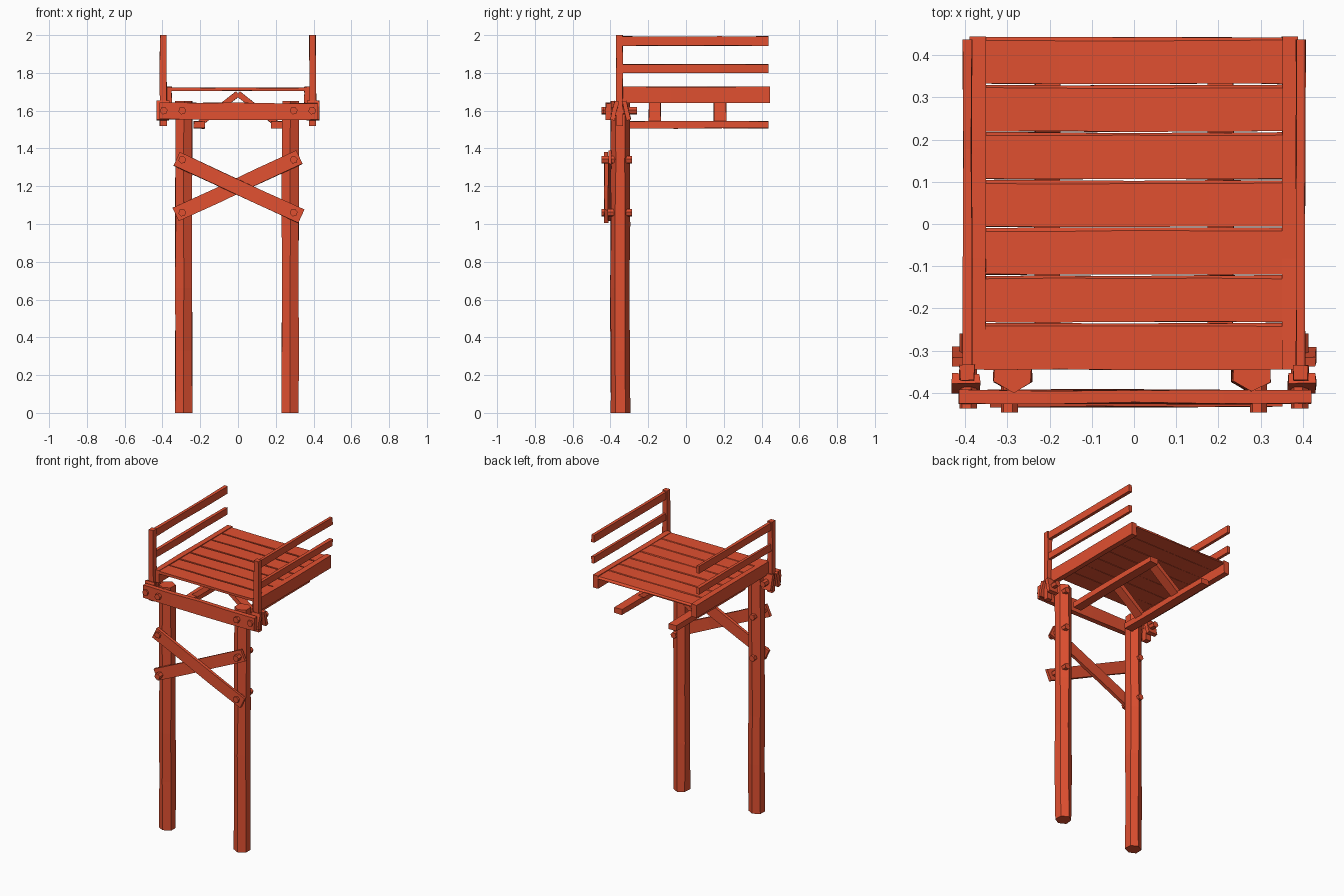
import bpy, bmesh, math, random
from mathutils import Vector, Matrix

if "Cube" in bpy.data.objects:
    bpy.data.objects.remove(bpy.data.objects["Cube"])

random.seed(4)
wood = bpy.data.materials.new("red_wood")
wood.diffuse_color = (0.75, 0.08, 0.03, 1)
wood.use_nodes = True
wood.node_tree.nodes["Principled BSDF"].inputs["Base Color"].default_value = wood.diffuse_color


def finish(name, bm):
    bmesh.ops.recalc_face_normals(bm, faces=bm.faces)
    me = bpy.data.meshes.new(name)
    bm.to_mesh(me)
    bm.free()
    me.materials.append(wood)
    ob = bpy.data.objects.new(name, me)
    bpy.context.collection.objects.link(ob)
    return ob


def sweep(name, profile, p0, p1, up=(0, 0, 1), segs=1, jitter=0.0):
    """Straight timber: profile (side, up) carried from p0 to p1, with slight wear."""
    p0, p1 = Vector(p0), Vector(p1)
    d = (p1 - p0).normalized()
    side = d.cross(Vector(up)).normalized()
    upv = side.cross(d)
    bm = bmesh.new()
    rings = []
    for i in range(segs + 1):
        c = p0.lerp(p1, i / segs)
        j = lambda: random.uniform(-jitter, jitter)
        rings.append([bm.verts.new(c + side * (a + j()) + upv * (b + j())) for a, b in profile])
    n = len(profile)
    for a, b in zip(rings, rings[1:]):
        for k in range(n):
            bm.faces.new((a[k], a[(k + 1) % n], b[(k + 1) % n], b[k]))
    bm.faces.new(rings[0])
    bm.faces.new(rings[-1])
    return finish(name, bm)


def beam(name, p0, p1, w, h, up=(0, 0, 1), segs=3, jitter=0.002):
    a, b = w / 2, h / 2
    return sweep(name, [(-a, -b), (a, -b), (a, b), (-a, b)], p0, p1, up, segs, jitter)


def ngon(n, r, turn=0):
    return [(r * math.cos(turn + math.tau * i / n), r * math.sin(turn + math.tau * i / n))
            for i in range(n)]


def bolt(name, x, z, y0, y1):
    sweep(name, ngon(6, 0.021, 0.2), (x, y0, z), (x, y1, z))


for s, tag in ((-1, "left"), (1, "right")):
    # hexagonal main posts
    x = 0.287 if s < 0 else 0.277
    sweep(f"{tag}_post", ngon(6, 0.051, math.pi / 2), (s * x, -0.348, 0),
          (s * x, -0.348, 1.65), up=(0, 1, 0), segs=5, jitter=0.003)
    # bolts through post, beam and braces
    for z in (1.06, 1.34, 1.60):
        bolt(f"{tag}_bolt", s * 0.295, z, -0.447, -0.285)
    # railing upright with its bolt and lashings
    beam(f"{tag}_rail_upright", (s * 0.395, -0.352, 1.52), (s * 0.395, -0.352, 2.0),
         0.036, 0.036, up=(0, 1, 0))
    bolt(f"{tag}_rail_bolt", s * 0.393, 1.60, -0.437, -0.26)
    for y, lean in ((-0.378, 0.012), (-0.315, -0.012)):
        beam(f"{tag}_lashing", (s * 0.398, y - lean, 1.55), (s * 0.398, y + lean, 1.65),
             0.066, 0.024, up=(0, 1, 0), segs=2)
    # hand rails
    for z, h in ((1.968, 0.05), (1.823, 0.046)):
        beam(f"{tag}_rail", (s * 0.395, -0.34, z), (s * 0.395, 0.437, z), 0.021, h)
    # side board of the deck
    beam(f"{tag}_side_board", (s * 0.37, -0.345, 1.684), (s * 0.37, 0.444, 1.684), 0.036, 0.085)
    # floor bearer
    beam(f"{tag}_bearer", (s * 0.205, -0.30, 1.525), (s * 0.205, 0.437, 1.525), 0.06, 0.038)
    # sloping struts under the deck
    for y in (-0.165, 0.18):
        beam(f"{tag}_strut", (s * 0.205, y, 1.53), (0, y, 1.69), 0.064, 0.03, segs=2)

# front cross beam
beam("front_beam", (-0.415, -0.41, 1.60), (0.42, -0.41, 1.595), 0.03, 0.09, segs=4, jitter=0.003)

# crossed braces
beam("brace_falling", (-0.325, -0.423, 1.345), (0.335, -0.423, 1.04), 0.02, 0.078)
beam("brace_rising", (-0.33, -0.402, 1.05), (0.325, -0.402, 1.355), 0.02, 0.078)

# deck planks with one chamfered edge each
pitch = 0.79 / 7
for i in range(7):
    y = -0.345 + i * pitch
    profile = [(0, -0.010), (0, 0.007), (-pitch + 0.010, 0.007),
               (-pitch + 0.003, -0.004), (-pitch + 0.003, -0.010)]
    sweep("deck_plank", profile, (-0.355, y, 1.715), (0.357, y, 1.715), segs=4, jitter=0.0015)
